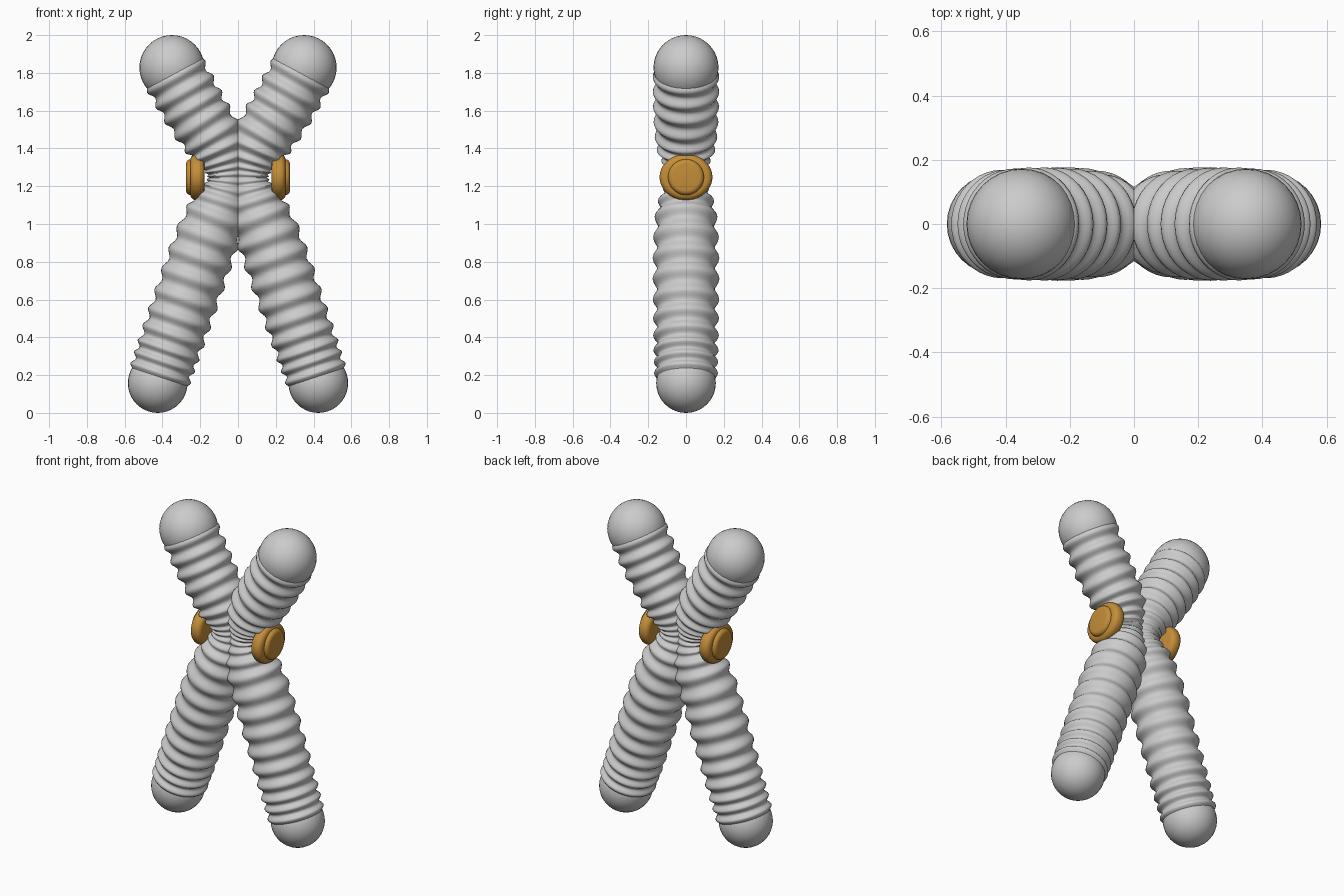
import bpy, bmesh, math
from mathutils import Vector, Matrix

if "Cube" in bpy.data.objects:
    bpy.data.objects.remove(bpy.data.objects["Cube"])

# axis control points of the right chromatid: z, x, mean radius
PATH = [(0.165, 0.425, 0.158), (0.5, 0.31, 0.163), (0.9, 0.172, 0.163), (1.1, 0.095, 0.145),
        (1.25, 0.062, 0.096), (1.4, 0.105, 0.145), (1.6, 0.225, 0.162), (1.83, 0.355, 0.164)]
# heights of the ridges along the axis
RIDGES = [0.15, 0.21, 0.27, 0.33, 0.41, 0.50, 0.60, 0.71, 0.82, 0.93, 1.04, 1.13, 1.19,
          1.23, 1.26, 1.29, 1.33, 1.39, 1.46, 1.54, 1.62, 1.70, 1.78, 1.86]
SEG, STEPS = 40, 8


def slope(i, k):
    a, b = PATH[max(i - 1, 0)], PATH[min(i + 1, len(PATH) - 1)]
    return (b[k] - a[k]) / (b[0] - a[0])


def sample(z, k):
    """Smooth cubic interpolation of column k of PATH at height z."""
    i = 0
    while i < len(PATH) - 2 and z > PATH[i + 1][0]:
        i += 1
    p, q = PATH[i], PATH[i + 1]
    h = q[0] - p[0]
    t = (z - p[0]) / h
    return ((2*t**3 - 3*t**2 + 1) * p[k] + (t**3 - 2*t**2 + t) * h * slope(i, k)
            + (3*t**2 - 2*t**3) * q[k] + (t**3 - t**2) * h * slope(i + 1, k))


def finish(bm, name, mat=None, angle=60):
    bmesh.ops.recalc_face_normals(bm, faces=bm.faces)
    me = bpy.data.meshes.new(name)
    bm.to_mesh(me)
    bm.free()
    ob = bpy.data.objects.new(name, me)
    bpy.context.collection.objects.link(ob)
    if mat:
        me.materials.append(mat)
    bpy.ops.object.select_all(action='DESELECT')
    ob.select_set(True)
    bpy.context.view_layer.objects.active = ob
    bpy.ops.object.shade_smooth_by_angle(angle=math.radians(angle))
    return ob


def chromatid(side, name):
    bm = bmesh.new()
    rings = []
    # ribbed tube from the first groove to the last groove
    n = len(RIDGES) - 1
    for s in range(STEPS // 2, n * STEPS - STEPS // 2 + 1):
        i, f = divmod(s / STEPS, 1)
        i = int(i)
        z = RIDGES[i] + f * (RIDGES[min(i + 1, n)] - RIDGES[i])
        gap = RIDGES[min(i + 1, n)] - RIDGES[i]
        amp = min(0.012, gap * 0.17)
        x, r = sample(z, 1), sample(z, 2) + amp * math.cos(2 * math.pi * f)
        d = (sample(z + 0.005, 1) - sample(z - 0.005, 1)) / 0.01
        side_dir = Vector((1, 0, -d)).normalized()
        ring = []
        for k in range(SEG):
            a = 2 * math.pi * k / SEG
            p = Vector((x, 0, z)) + side_dir * r * math.cos(a) + Vector((0, r * math.sin(a), 0))
            ring.append(bm.verts.new((p.x * side, p.y, p.z)))
        rings.append(ring)
    for a, b in zip(rings, rings[1:]):
        for k in range(SEG):
            m = (k + 1) % SEG
            bm.faces.new((a[k], a[m], b[m], b[k]))
    bm.faces.new(rings[0])
    bm.faces.new(rings[-1])
    finish(bm, name + "_chromatid")

    # rounded arm ends
    for label, x, z, r in (("lower", 0.425, 0.158, 0.158), ("upper", 0.35, 1.828, 0.172)):
        bm = bmesh.new()
        bmesh.ops.create_uvsphere(bm, u_segments=32, v_segments=20, radius=r,
                                  matrix=Matrix.Translation((x * side, 0, z)))
        finish(bm, f"{name}_{label}_arm_end")


def disc(name, side, x0, x1, ry, rz, bevel, mat):
    bm = bmesh.new()
    bmesh.ops.create_cone(bm, cap_ends=True, segments=40, radius1=1, radius2=1, depth=1)
    m = (Matrix.Translation((side * (x0 + x1) / 2, 0, 1.248))
         @ Matrix.Diagonal((x1 - x0, ry, rz, 1)) @ Matrix.Rotation(math.pi / 2, 4, 'Y'))
    bmesh.ops.transform(bm, matrix=m, verts=bm.verts)
    rim = [e for e in bm.edges if abs(e.verts[0].co.x - e.verts[1].co.x) < 1e-5]
    bmesh.ops.bevel(bm, geom=rim, offset=bevel, segments=4, profile=0.5, affect='EDGES')
    finish(bm, name, mat, 40)


gold = bpy.data.materials.new("amber")
gold.diffuse_color = (0.55, 0.27, 0.04, 1)
gold.use_nodes = True
gold.node_tree.nodes["Principled BSDF"].inputs["Base Color"].default_value = gold.diffuse_color

for side, name in ((1, "right"), (-1, "left")):
    chromatid(side, name)
    # protein plates beside the waist
    disc(name + "_waist_plate", side, 0.178, 0.252, 0.14, 0.122, 0.03, gold)
    disc(name + "_waist_plate_boss", side, 0.22, 0.275, 0.095, 0.095, 0.024, gold)
